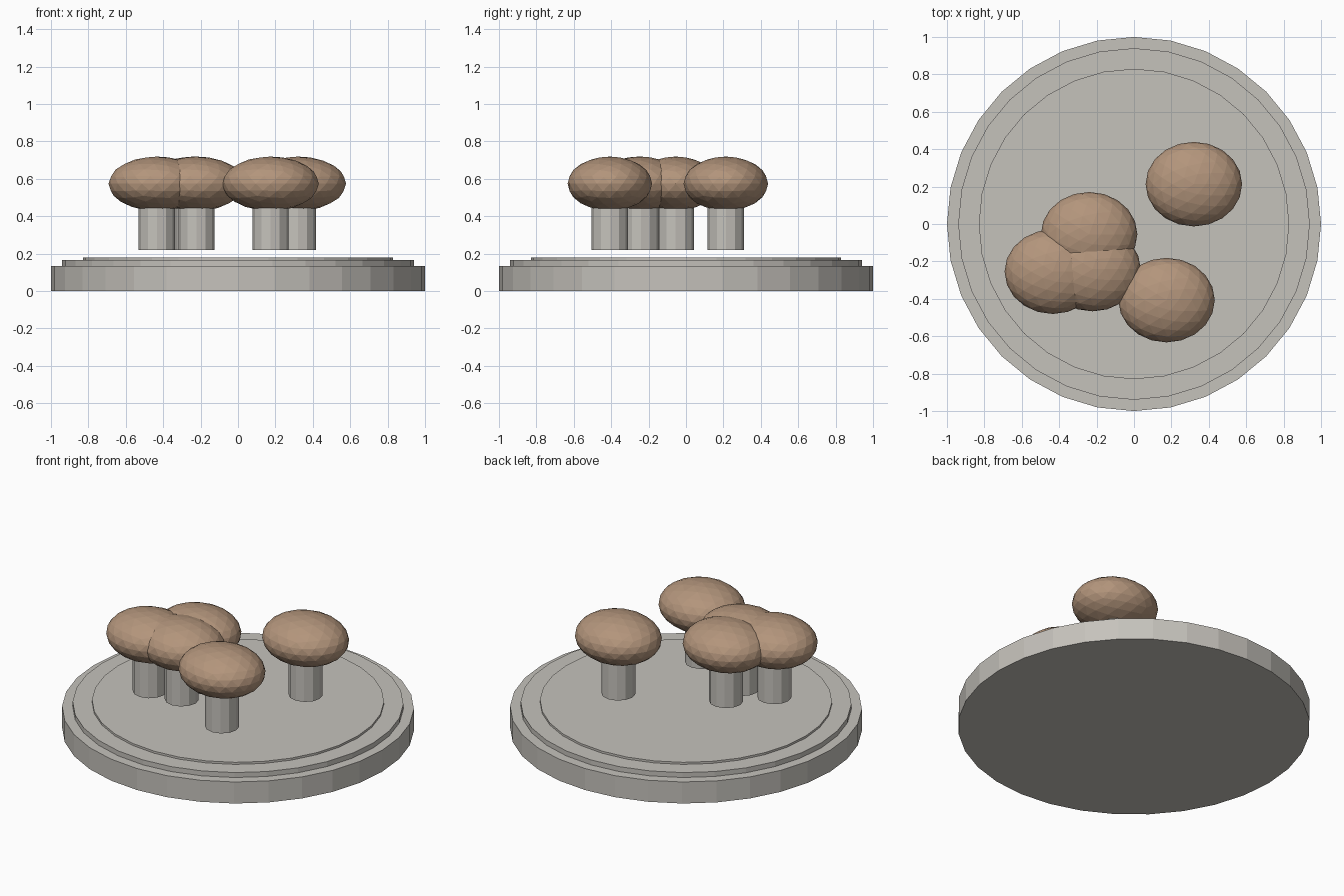
import bpy
import math

if "Cube" in bpy.data.objects:
    bpy.data.objects.remove(bpy.data.objects["Cube"])


def material(name, rgb):
    m = bpy.data.materials.new(name)
    m.diffuse_color = (*rgb, 1.0)
    m.use_nodes = True
    m.node_tree.nodes["Principled BSDF"].inputs["Base Color"].default_value = m.diffuse_color
    return m


stone = material("warm grey", (0.56, 0.54, 0.50))
brown = material("cap brown", (0.45, 0.30, 0.20))


def cylinder(name, radius, z0, z1, sides, x=0.0, y=0.0):
    bpy.ops.mesh.primitive_cylinder_add(vertices=sides, radius=radius, depth=z1 - z0,
                                        location=(x, y, (z0 + z1) / 2))
    ob = bpy.context.object
    ob.name = name
    ob.data.materials.append(stone)
    return ob


def cap(name, x, y):
    bpy.ops.mesh.primitive_ico_sphere_add(subdivisions=3, radius=1, location=(x, y, 0.574))
    ob = bpy.context.object
    ob.name = name
    ob.scale = (0.258, 0.226, 0.145)
    ob.data.materials.append(brown)


# Round stepped base
cylinder("base_disc", 1.0, 0.0, 0.135, 32)
cylinder("middle_step", 0.94, 0.135, 0.166, 32)
cylinder("top_step", 0.83, 0.166, 0.179, 32)

# Mushrooms: a short stem hovering above the base and a flattened faceted cap
spots = [(0.32, 0.213), (0.174, -0.407), (-0.24, -0.055), (-0.434, -0.255), (-0.222, -0.241)]
for i, (x, y) in enumerate(spots, 1):
    cylinder(f"stem_{i}", 0.097, 0.22, 0.5, 12, x, y)
    cap(f"cap_{i}", x, y)
